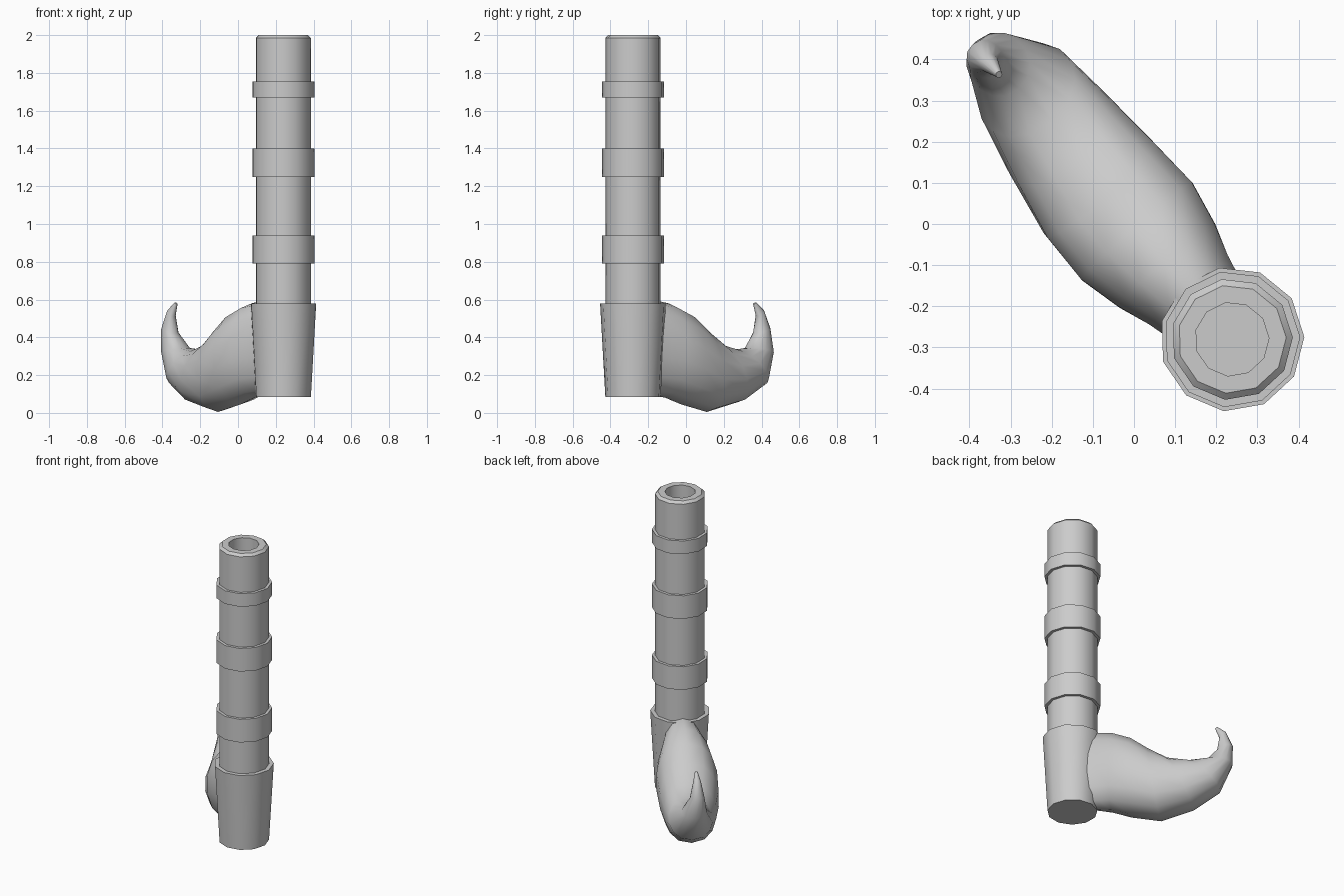
import bpy, bmesh, math
from mathutils import Vector

cube = bpy.data.objects.get("Cube")
if cube:
    bpy.data.objects.remove(cube, do_unlink=True)

SIDES = 11
AXIS = Vector((0.238, -0.28, 0))       # centre of the barrel
OUT = Vector((-0.66, 0.75, 0))         # direction the hook points
ACROSS = Vector((0.75, 0.66, 0))

grey = bpy.data.materials.new("grey metal")
grey.use_nodes = True
colour = (0.6, 0.6, 0.6, 1)
grey.diffuse_color = colour
grey.node_tree.nodes["Principled BSDF"].inputs["Base Color"].default_value = colour


def skin(name, rings, angle, closed=False):
    """Join rings of points into a surface, capping the ends unless closed."""
    bm = bmesh.new()
    loops = [[bm.verts.new(p) for p in ring] for ring in rings]
    pairs = list(zip(loops, loops[1:]))
    if closed:
        pairs.append((loops[-1], loops[0]))
    else:
        bm.faces.new(loops[0])
        bm.faces.new(loops[-1])
    for a, b in pairs:
        for i in range(len(a)):
            j = (i + 1) % len(a)
            bm.faces.new((a[i], a[j], b[j], b[i]))
    bmesh.ops.recalc_face_normals(bm, faces=bm.faces)
    mesh = bpy.data.meshes.new(name)
    bm.to_mesh(mesh)
    bm.free()
    mesh.materials.append(grey)
    obj = bpy.data.objects.new(name, mesh)
    bpy.context.collection.objects.link(obj)
    bpy.ops.object.select_all(action="DESELECT")
    obj.select_set(True)
    bpy.context.view_layer.objects.active = obj
    bpy.ops.object.shade_smooth_by_angle(angle=math.radians(angle))
    return obj


def lathe(name, profile, closed=False):
    """Turn (radius, height) points around the barrel axis."""
    rings = []
    for r, z in profile:
        angles = [2 * math.pi * i / SIDES + 0.03 for i in range(SIDES)]
        rings.append([AXIS + Vector((r * math.cos(a), r * math.sin(a), z)) for a in angles])
    return skin(name, rings, 38, closed)


# Hollow barrel with a bevelled mouth
lathe("barrel", [(0.148, 0.5), (0.148, 1.985), (0.132, 2.0), (0.09, 2.0), (0.09, 1.7)])

# Tapered socket at the foot
lathe("socket", [(0.148, 0.085), (0.176, 0.58), (0.15, 0.58), (0.15, 0.54)])

# Bands around the barrel
for name, low, high in (("lower_band", 0.79, 0.94),
                        ("middle_band", 1.25, 1.4),
                        ("upper_band", 1.67, 1.755)):
    lathe(name, [(0.14, low), (0.166, low), (0.166, high), (0.14, high)], True)

# Hook sections: top (distance, height), bottom (distance, height), half width, sideways shift
sections = [
    ((0.08, 0.60), (0.08, 0.10), 0.11, 0),
    ((0.16, 0.595), (0.16, 0.09), 0.13, 0),
    ((0.25, 0.58), (0.23, 0.08), 0.158, 0),
    ((0.36, 0.53), (0.34, 0.045), 0.183, 0),
    ((0.46, 0.45), (0.52, 0.005), 0.177, 0),
    ((0.57, 0.37), (0.72, 0.055), 0.155, 0.012),
    ((0.69, 0.335), (0.88, 0.15), 0.13, 0.025),
    ((0.80, 0.345), (0.955, 0.32), 0.075, 0.015),
    ((0.86, 0.42), (0.955, 0.45), 0.043, 0),
    ((0.875, 0.51), (0.915, 0.545), 0.024, 0),
    ((0.85, 0.575), (0.865, 0.585), 0.008, 0),
]


def hook_ring(top, bottom, half, shift, count=14):
    ring = []
    for i in range(count):
        a = 2 * math.pi * i / count
        # squarer flanks than a plain ellipse
        side = math.copysign(abs(math.sin(a)) ** 0.85, math.sin(a))
        k = (1 - math.cos(a)) / 2
        s = top[0] + (bottom[0] - top[0]) * k
        z = top[1] + (bottom[1] - top[1]) * k
        ring.append(AXIS + OUT * s + ACROSS * (half * side + shift) + Vector((0, 0, z)))
    return ring


skin("hook", [hook_ring(*s) for s in sections], 50)
